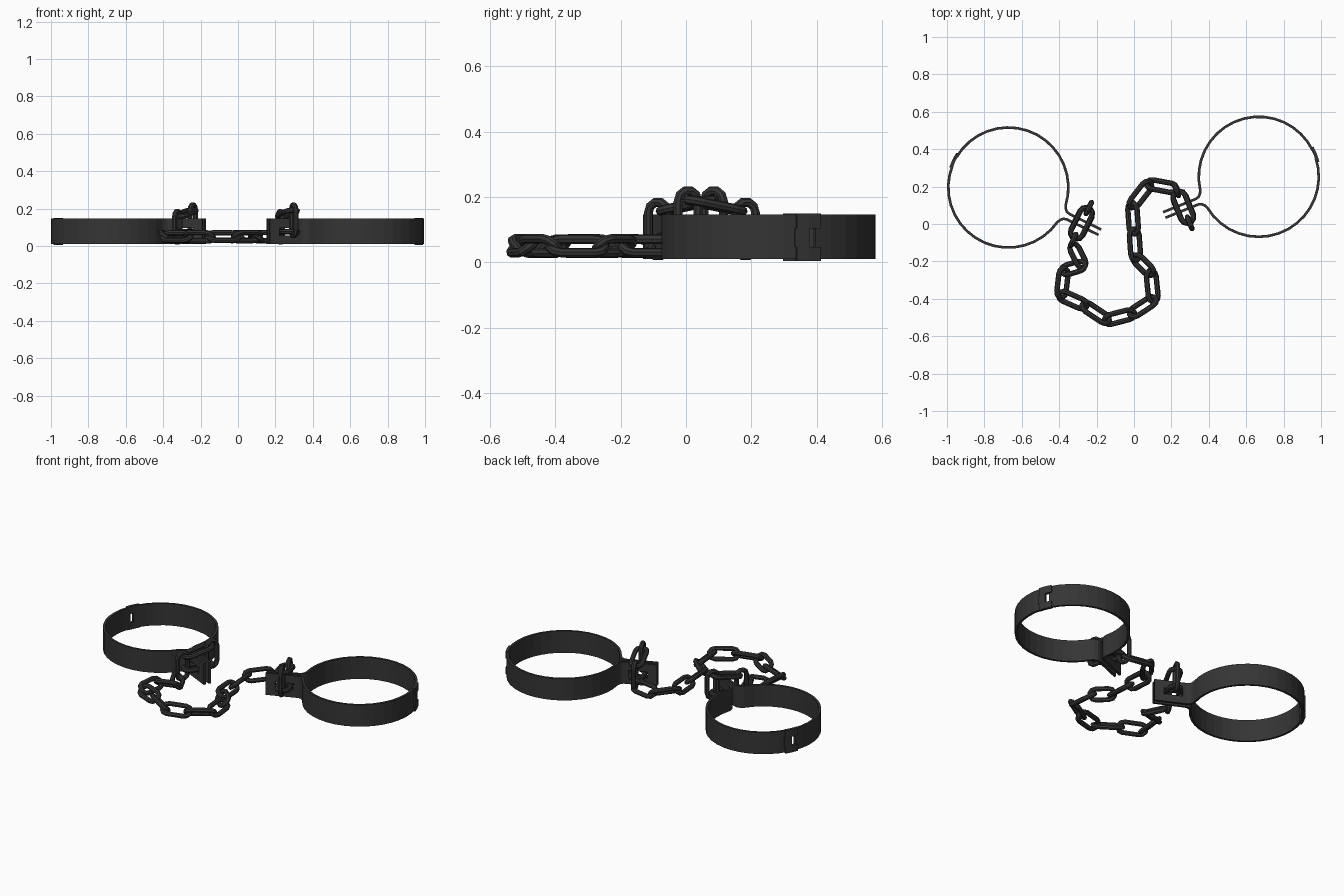
import bpy, bmesh
from math import sin, cos, pi, radians
from mathutils import Matrix, Vector

if "Cube" in bpy.data.objects:
    bpy.data.objects.remove(bpy.data.objects["Cube"])

iron = bpy.data.materials.new("dark_iron")
iron.diffuse_color = (0.035, 0.035, 0.035, 1)
iron.use_nodes = True
iron.node_tree.nodes["Principled BSDF"].inputs["Base Color"].default_value = iron.diffuse_color


def make(name, bm, matrix=Matrix()):
    bmesh.ops.recalc_face_normals(bm, faces=bm.faces)
    me = bpy.data.meshes.new(name)
    bm.to_mesh(me)
    bm.free()
    me.materials.append(iron)
    ob = bpy.data.objects.new(name, me)
    ob.matrix_world = matrix
    bpy.context.collection.objects.link(ob)
    return ob


def strip(name, pts, z0, z1, t, matrix):
    """Flat bar bent along a plan-view polyline."""
    bm = bmesh.new()
    rows = []
    for i, p in enumerate(pts):
        d = Vector(pts[min(i + 1, len(pts) - 1)]) - Vector(pts[max(i - 1, 0)])
        n = Vector((-d.y, d.x)).normalized() * t / 2
        rows.append([bm.verts.new((p[0] + s * n.x, p[1] + s * n.y, z))
                     for s, z in ((-1, z0), (1, z0), (1, z1), (-1, z1))])
    for a, b in zip(rows, rows[1:]):
        for k in range(4):
            bm.faces.new((a[k], a[(k + 1) % 4], b[(k + 1) % 4], b[k]))
    bm.faces.new(rows[0])
    bm.faces.new(rows[-1])
    return make(name, bm, matrix)


def link(name, matrix, length=0.195, width=0.095, r=0.0145, sides=8, steps=5):
    """Oval chain link, long axis on local X, lying in local XY."""
    bm = bmesh.new()
    R = width / 2 - r
    h = length / 2 - r - R
    rings = []
    for side in (0, 1):
        for i in range(steps + 1):
            a = -pi / 2 + pi * i / steps + side * pi
            n = Vector((cos(a), sin(a), 0))
            c = n * R + Vector((h if side == 0 else -h, 0, 0))
            rings.append([bm.verts.new(c + n * r * cos(b) + Vector((0, 0, r * sin(b))))
                          for b in (2 * pi * k / sides for k in range(sides))])
    for i, a in enumerate(rings):
        b = rings[(i + 1) % len(rings)]
        for k in range(sides):
            bm.faces.new((a[k], a[(k + 1) % sides], b[(k + 1) % sides], b[k]))
    return make(name, bm, matrix)


def box(name, size, matrix):
    bm = bmesh.new()
    bmesh.ops.create_cube(bm, size=1)
    bmesh.ops.scale(bm, vec=size, verts=bm.verts)
    return make(name, bm, matrix)


def arc(a0, a1, n, r=0.321):
    return [(r * cos(radians(a0 + (a1 - a0) * i / n)),
             r * sin(radians(a0 + (a1 - a0) * i / n))) for i in range(n + 1)]


def cuff(tag, x, y, angle, chain_side):
    """Local X runs along the flange; chain_side is the local Y sign of the chain."""
    M = Matrix.Translation((x, y, 0)) @ Matrix.Rotation(radians(angle), 4, 'Z')
    T = Matrix.Translation
    slot = box(tag + "_slot_cutter", (0.11, 0.2, 0.04), M @ T((0.435, 0, 0.077)))
    slot.hide_render = True
    slot.hide_viewport = True
    # two half bands, each flaring into a flange plate
    for s, half in ((1, "a"), (-1, "b")):
        pts = arc(176, 9, 17) + [(0.326, 0.033), (0.338, 0.021), (0.356, 0.016), (0.545, 0.016)]
        ob = strip(f"{tag}_band_{half}", [(px, s * py) for px, py in pts], 0.01, 0.146, 0.014, M)
        m = ob.modifiers.new("slot", 'BOOLEAN')
        m.object = slot
        m.operation = 'DIFFERENCE'
        m.solver = 'EXACT'
    # hinge: bridging leaves, middle tab, barrel knuckles
    strip(tag + "_hinge_low", arc(173, 187, 2, 0.325), 0.005, 0.047, 0.018, M)
    strip(tag + "_hinge_high", arc(173, 187, 2, 0.325), 0.103, 0.149, 0.018, M)
    strip(tag + "_hinge_tab", arc(172, 180, 2, 0.325), 0.047, 0.103, 0.018, M)
    # links wrapped through and over the flange
    up = Matrix.Rotation(pi / 2, 4, 'Z')
    stand = up @ Matrix.Rotation(-pi / 2, 4, 'Y')
    upright = Matrix(((0, 0, 1, 0), (0, 1, 0, 0), (-1, 0, 0, 0), (0, 0, 0, 1)))
    k = chain_side
    link(tag + "_flange_link", M @ T((0.435, 0, 0.077)) @ up, length=0.21, width=0.1)
    link(tag + "_tail_link", M @ T((0.435, -k * 0.09, 0.137)) @ upright)
    link(tag + "_lead_link", M @ T((0.435, k * 0.1, 0.102)) @ upright)
    tilt = Matrix.Rotation(-k * 0.19, 4, 'X')
    link(tag + "_top_link", M @ T((0.435, 0, 0.174)) @ tilt @ up, length=0.21, width=0.095)


cuff("left_cuff", -0.672, 0.195, -26, -1)
cuff("right_cuff", 0.667, 0.2525, 202, -1)

# loose chain lying on the ground between the cuffs
path = [(-.325, -.12), (-.275, -.22), (-.375, -.25), (-.39, -.38), (-.265, -.435),
        (-.145, -.515), (-.01, -.48), (.105, -.405), (.09, -.26), (.01, -.18),
        (.0, -.04), (-.01, .1), (.08, .215), (.215, .19)]
for i, (a, b) in enumerate(zip(path, path[1:])):
    d = Vector(b) - Vector(a)
    c = (Vector(a) + Vector(b)) / 2
    M = (Matrix.Translation((c.x, c.y, 0.05))
         @ Matrix.Rotation(d.angle_signed(Vector((1, 0))), 4, 'Z')
         @ Matrix.Rotation(radians(38 if i % 2 else -42), 4, 'X'))
    link(f"chain_link_{i + 1}", M, length=min(0.2, d.length + 0.058))
